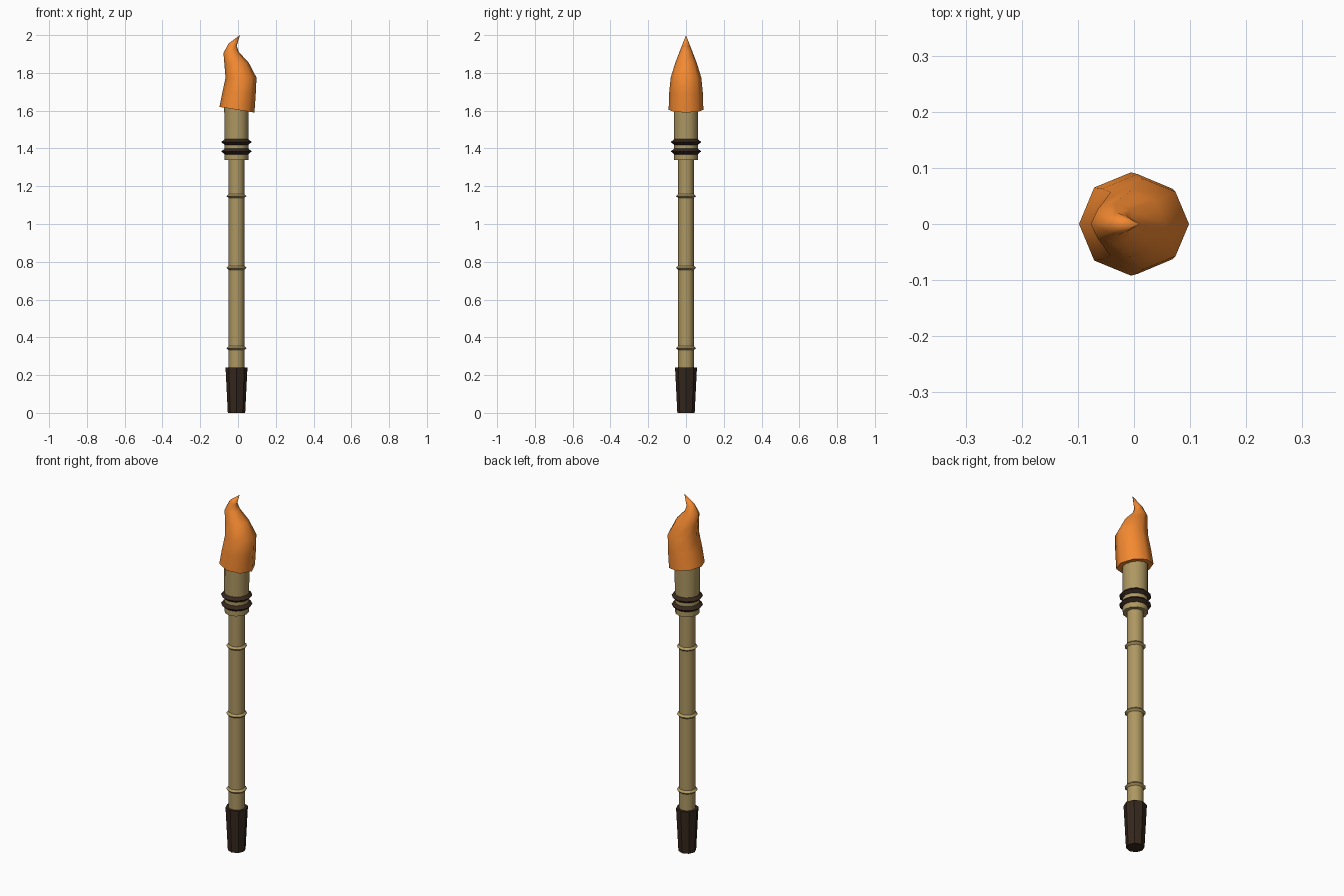
import bpy, bmesh, math

if "Cube" in bpy.data.objects:
    bpy.data.objects.remove(bpy.data.objects["Cube"])

AXIS_X = -0.008  # the shaft sits slightly left of the flame's centre


def material(name, rgb):
    m = bpy.data.materials.new(name)
    m.diffuse_color = (*rgb, 1)
    m.use_nodes = True
    m.node_tree.nodes["Principled BSDF"].inputs["Base Color"].default_value = m.diffuse_color
    return m


BAMBOO = material("bamboo", (0.42, 0.31, 0.12))
DARK = material("dark_wrap", (0.035, 0.02, 0.012))
ORANGE = material("flame_orange", (0.9, 0.25, 0.03))


def loft(name, rings, mat, tip=None, closed=False, angle=None):
    """Bridge rings of points; cap the ends, or join them when closed."""
    bm = bmesh.new()
    loops = [[bm.verts.new(p) for p in ring] for ring in rings]
    n = len(loops[0])
    pairs = list(zip(loops, loops[1:]))
    if closed:
        pairs.append((loops[-1], loops[0]))
    for a, b in pairs:
        for i in range(n):
            j = (i + 1) % n
            bm.faces.new((a[i], a[j], b[j], b[i]))
    if not closed:
        bm.faces.new(loops[0][::-1])
        if tip:
            t = bm.verts.new(tip)
            for i in range(n):
                bm.faces.new((loops[-1][i], loops[-1][(i + 1) % n], t))
        else:
            bm.faces.new(loops[-1])
    bmesh.ops.recalc_face_normals(bm, faces=bm.faces)
    me = bpy.data.meshes.new(name)
    bm.to_mesh(me)
    bm.free()
    me.materials.append(mat)
    ob = bpy.data.objects.new(name, me)
    bpy.context.collection.objects.link(ob)
    if angle:
        bpy.ops.object.select_all(action='DESELECT')
        ob.select_set(True)
        bpy.context.view_layer.objects.active = ob
        bpy.ops.object.shade_smooth_by_angle(angle=math.radians(angle))
    return ob


def lathe(name, profile, mat, sides=12, **kw):
    rings = [[(AXIS_X + r * math.cos(math.tau * i / sides),
               r * math.sin(math.tau * i / sides), z) for i in range(sides)]
             for r, z in profile]
    return loft(name, rings, mat, **kw)


# Shaft, tapered grip and head
lathe("pole", [(0.042, 0.2), (0.042, 1.36)], BAMBOO, angle=50)
lathe("grip", [(0.046, 0), (0.058, 0.24)], DARK, sides=8)
lathe("head", [(0.063, 1.34), (0.065, 1.62)], BAMBOO, angle=50)

# Raised bamboo joints along the pole
for k, z in enumerate((0.343, 0.768, 1.148)):
    lathe(f"joint_{k + 1}", [(0.038, z - 0.014), (0.053, z), (0.038, z + 0.014)],
          BAMBOO, angle=35)

# Dark bindings around the head
for k, z in enumerate((1.384, 1.434)):
    lathe(f"binding_{k + 1}", [(0.058, z - 0.02), (0.08, z), (0.058, z + 0.02), (0.05, z)],
          DARK, closed=True, angle=35)

# Flame: tilted octagonal rings as left x, left z, right x, right z, y radius
FLAME = [(-0.098, 1.62, 0.087, 1.59, 0.092),
         (-0.082, 1.70, 0.094, 1.69, 0.089),
         (-0.066, 1.775, 0.098, 1.775, 0.081),
         (-0.072, 1.845, 0.056, 1.855, 0.058),
         (-0.077, 1.905, 0.005, 1.91, 0.036),
         (-0.05, 1.955, -0.007, 1.942, 0.02)]
rings = []
for lx, lz, rx, rz, ry in FLAME:
    ring = []
    for i in range(8):
        c, s = math.cos(math.tau * i / 8), math.sin(math.tau * i / 8)
        ring.append(((lx + rx) / 2 + (rx - lx) / 2 * c, ry * s,
                     (lz + rz) / 2 + (rz - lz) / 2 * c))
    rings.append(ring)
loft("flame", rings, ORANGE, tip=(0.01, 0, 2.0), angle=60)
